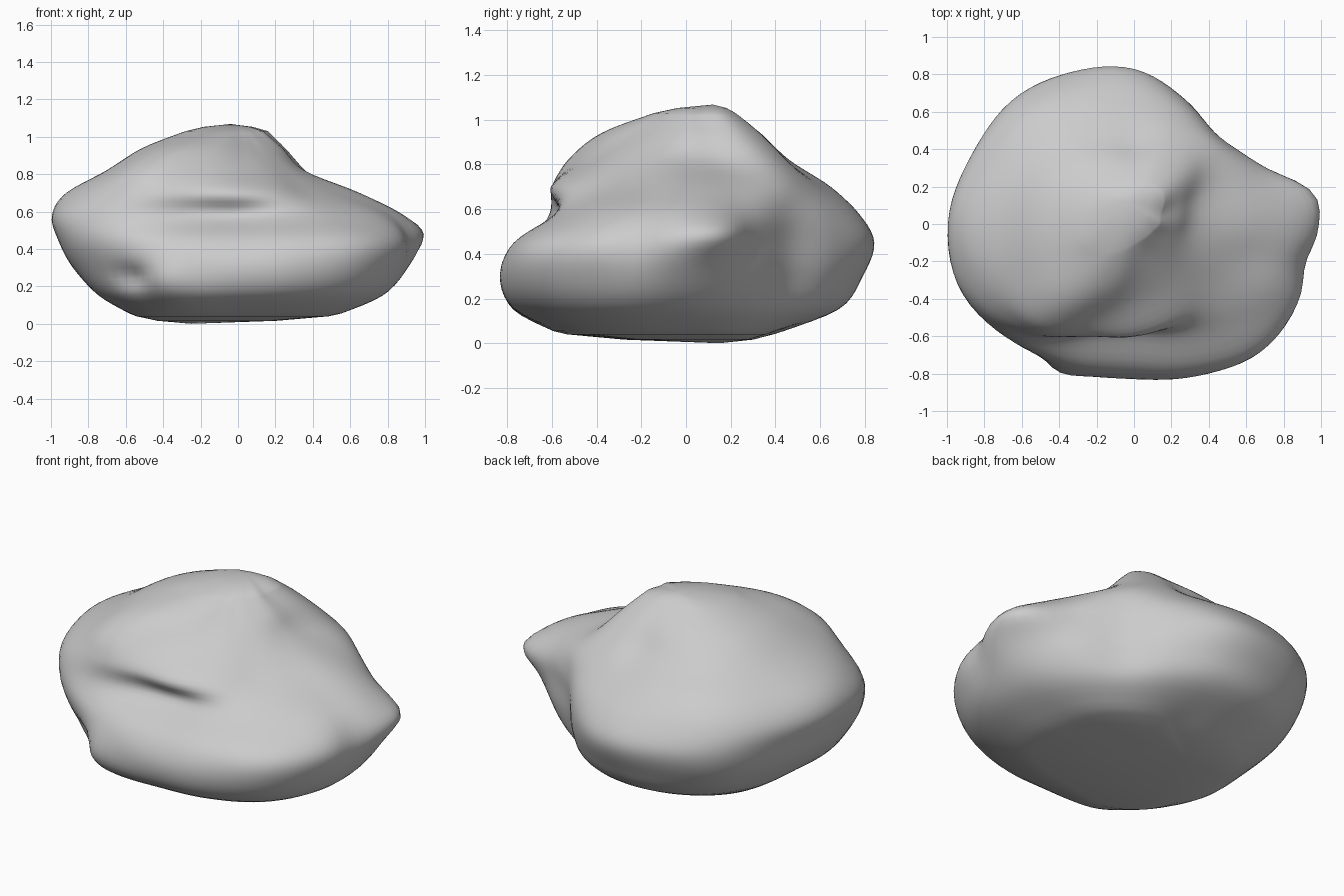
import bpy, bmesh, math

if "Cube" in bpy.data.objects:
    bpy.data.objects.remove(bpy.data.objects["Cube"])

# Horizontal contours of the boulder: radius every 22.5 degrees from +x, one row per height
HEIGHTS = (0.04, 0.15, 0.30, 0.45, 0.58, 0.70, 0.82, 0.94, 1.03)
RADII = (
    (.48, .46, .42, .39, .36, .43, .52, .56, .55, .58, .63, .60, .54, .54, .58, .55),
    (.75, .66, .59, .62, .67, .72, .75, .74, .73, .79, .80, .81, .77, .80, .84, .82),
    (.90, .75, .64, .70, .78, .83, .88, .87, .88, .91, .87, .85, .83, .88, .95, .94),
    (.97, .76, .65, .72, .83, .88, .93, .93, .96, .98, .90, .80, .76, .83, .94, .97),
    (.88, .74, .65, .69, .76, .82, .90, .94, .995, .98, .84, .63, .57, .63, .73, .84),
    (.65, .62, .61, .60, .62, .70, .80, .85, .92, .88, .80, .65, .60, .56, .52, .56),
    (.35, .38, .48, .48, .44, .50, .60, .66, .70, .72, .72, .53, .42, .37, .34, .34),
    (.23, .26, .34, .35, .33, .36, .42, .48, .51, .52, .52, .37, .25, .20, .19, .20),
    (.13, .15, .22, .23, .22, .22, .25, .27, .28, .27, .20, .14, .10, .09, .09, .10),
)
AROUND, STEPS = 96, 5

# Local swellings and dents: angle, height, angular width, vertical width, size
BUMPS = (
    (10, 0.49, 9, 0.09, 0.095),     # side spur
    (347, 0.47, 7, 0.15, -0.05),    # hollow beside the spur
    (243, 0.24, 8, 0.12, 0.04),     # front-left shoulder
    (227, 0.25, 7, 0.06, -0.05),    # front-left notch
)


def spline(p, t):
    a, b, c, d = p
    return b + 0.5 * t * (c - a + t * (2*a - 5*b + 4*c - d + t * (3*(b - c) + d - a)))


def around(row, deg):
    i, t = divmod(deg / 22.5, 1)
    return spline([row[(int(i) + k) % 16] for k in (-1, 0, 1, 2)], t)


def bump(deg, z, at_deg, at_z, wide, tall, size):
    turn = (deg - at_deg + 180) % 360 - 180
    return size * math.exp(-(turn / wide) ** 2 - ((z - at_z) / tall) ** 2)


def window(i):
    return [min(max(i + k, 0), len(HEIGHTS) - 1) for k in (-1, 0, 1, 2)]


# Boulder body: smooth loft through the contours
bm = bmesh.new()
rings = []
last = (len(HEIGHTS) - 1) * STEPS
for s in range(last + 1):
    i, t = s // STEPS, (s % STEPS) / STEPS
    ids = window(i)
    z = spline([HEIGHTS[k] for k in ids], t)
    ring = []
    for n in range(AROUND):
        deg = 360 * n / AROUND
        r = spline([around(RADII[k], deg) for k in ids], t)
        r += sum(bump(deg, z, *b) for b in BUMPS)
        a = math.radians(deg)
        ring.append(bm.verts.new((r * math.cos(a), r * math.sin(a), z)))
    rings.append(ring)
for lo, hi in zip(rings, rings[1:]):
    for n in range(AROUND):
        m = (n + 1) % AROUND
        bm.faces.new((lo[n], lo[m], hi[m], hi[n]))

# Rounded crown and nearly flat base
for ring, tip, flat in ((rings[-1], (-0.04, 0.12, 1.068), 0.6), (rings[0], (-0.25, 0.15, 0.0), 0.6)):
    c = bm.verts.new(tip)
    mid = [bm.verts.new([0.6 * v.co[k] + 0.4 * tip[k] for k in (0, 1)]
                        + [(1 - flat) * v.co.z + flat * tip[2]]) for v in ring]
    for n in range(AROUND):
        m = (n + 1) % AROUND
        bm.faces.new((ring[n], ring[m], mid[m], mid[n]))
        bm.faces.new((mid[n], mid[m], c))
bmesh.ops.recalc_face_normals(bm, faces=bm.faces)

# Soften the loft a little
bmesh.ops.smooth_vert(bm, verts=bm.verts[:last * AROUND], factor=0.4,
                      use_axis_x=True, use_axis_y=True, use_axis_z=False)
for f in bm.faces:
    f.smooth = True

mesh = bpy.data.meshes.new("boulder")
bm.to_mesh(mesh)
bm.free()
boulder = bpy.data.objects.new("boulder", mesh)
bpy.context.collection.objects.link(boulder)
